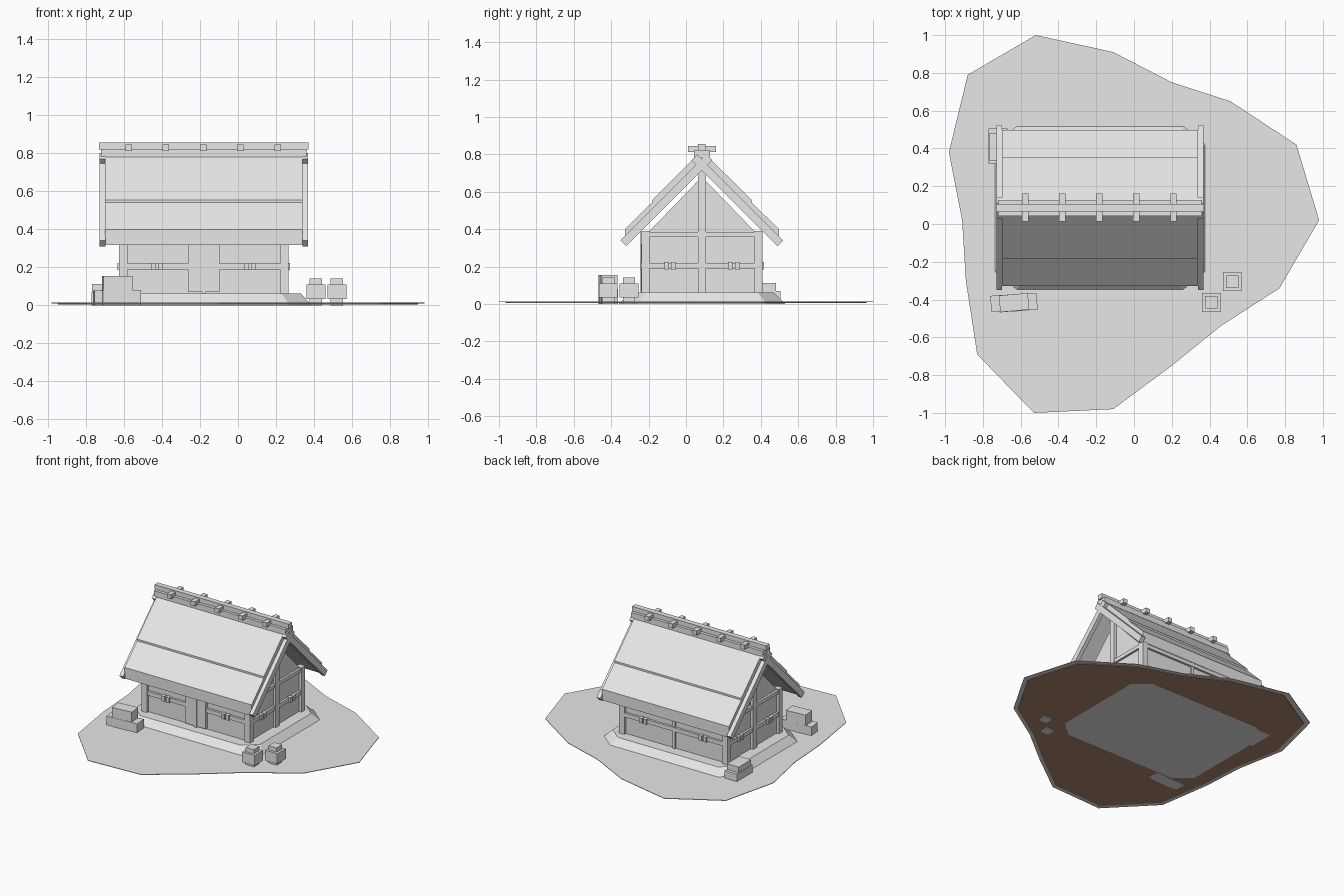
import bpy, bmesh, math
from mathutils import Matrix, Vector

if "Cube" in bpy.data.objects:
    bpy.data.objects.remove(bpy.data.objects["Cube"])


def material(name, rgb):
    m = bpy.data.materials.new(name)
    m.diffuse_color = (*rgb, 1)
    m.use_nodes = True
    m.node_tree.nodes["Principled BSDF"].inputs["Base Color"].default_value = m.diffuse_color
    return m


GREY = material("plain_grey", (0.8, 0.8, 0.8))
BROWN = material("earth_brown", (0.42, 0.25, 0.16))
CX, CY = -0.18, 0.085          # centre of the house


def finish(name, bm, mat=GREY):
    bmesh.ops.recalc_face_normals(bm, faces=bm.faces[:])
    me = bpy.data.meshes.new(name)
    bm.to_mesh(me)
    bm.free()
    me.materials.append(mat)
    ob = bpy.data.objects.new(name, me)
    bpy.context.collection.objects.link(ob)
    return ob


def box(name, x, y, z, turn=0.0):
    """Box from (min, max) pairs, turned about its own vertical axis."""
    bm = bmesh.new()
    bmesh.ops.create_cube(bm, size=1)
    mid = Vector([(a + b) / 2 for a, b in (x, y, z)])
    size = [b - a for a, b in (x, y, z)]
    bm.transform(Matrix.Translation(mid) @ Matrix.Rotation(turn, 4, 'Z')
                 @ Matrix.Diagonal((*size, 1)))
    return finish(name, bm)


def loft(name, rings, mat=GREY):
    """Closed solid through rings with equal point counts."""
    bm = bmesh.new()
    vs = [[bm.verts.new(p) for p in r] for r in rings]
    n = len(vs[0])
    for a, b in zip(vs, vs[1:]):
        for i in range(n):
            bm.faces.new((a[i], a[(i + 1) % n], b[(i + 1) % n], b[i]))
    bm.faces.new(vs[0][::-1])
    bm.faces.new(vs[-1])
    return finish(name, bm, mat)


def extrude_x(name, profile, x0, x1):
    return loft(name, [[(x, y, z) for y, z in profile] for x in (x0, x1)])


# Ground sheet with an earth layer below
outline = [(-0.98, 0.38), (-0.88, 0.79), (-0.52, 1.0), (-0.11, 0.91),
           (0.20, 0.75), (0.51, 0.65), (0.86, 0.42), (0.98, 0.02),
           (0.77, -0.34), (0.46, -0.54), (0.20, -0.75), (-0.11, -0.98),
           (-0.53, -1.0), (-0.83, -0.69), (-0.89, -0.30), (-0.91, 0.02)]
loft("ground", [[(x, y, z) for x, y in outline] for z in (0.010, 0.014)])
loft("earth_layer", [[(x * 0.965, y * 0.965, z) for x, y in outline]
                     for z in (0.005, 0.0105)], BROWN)


# Sloped stone foundation with cut corners
def octagon(hx, hy, cx, cy, z):
    return [(CX + sx * px, CY + sy * py, z) for sx, sy, px, py in (
        (1, 1, hx, hy - cy), (1, 1, hx - cx, hy), (-1, 1, hx - cx, hy),
        (-1, 1, hx, hy - cy), (-1, -1, hx, hy - cy), (-1, -1, hx - cx, hy),
        (1, -1, hx - cx, hy), (1, -1, hx, hy - cy))]


loft("foundation", [octagon(0.57, 0.445, 0.12, 0.10, 0.0),
                    octagon(0.51, 0.385, 0.10, 0.085, 0.062)])

# Walls and gables
HX, HY = 0.445, 0.323
box("wall_core", (CX - HX + .02, CX + HX - .02), (CY - HY + .02, CY + HY - .02),
    (0.06, 0.385))
for s in (-1, 1):
    xa = CX + s * (HX - 0.02)
    extrude_x("gable_panel", [(CY - 0.285, 0.385), (CY + 0.285, 0.385), (CY, 0.68)],
              xa, xa - s * 0.02)
    xo = sorted((CX + s * HX, CX + s * (HX - 0.045)))
    box("gable_post", xo, (CY - 0.022, CY + 0.022), (0.06, 0.72))
    # Corner posts
    for t in (-1, 1):
        box("corner_post", xo, sorted((CY + t * HY, CY + t * (HY - 0.043))),
            (0.06, 0.39))
    # Horizontal rails on the ends and on the long sides
    xr = sorted((CX + s * (HX - 0.004), CX + s * (HX - 0.035)))
    yr = sorted((CY + s * (HY - 0.004), CY + s * (HY - 0.035)))
    for nm, z in (("middle_rail", (0.19, 0.22)), ("top_rail", (0.358, 0.385))):
        box("end_" + nm, xr, (CY - HY + 0.004, CY + HY - 0.004), z)
        box("side_" + nm, (CX - HX + 0.004, CX + HX - 0.004), yr, z)
    # Lashings around the middle rails
    for t in (-1, 1):
        for d in (-0.018, 0.018):
            xl, yl = CX + t * 0.245 + d, CY + t * 0.17 + d
            box("side_lashing", (xl - .012, xl + .012),
                sorted((CY + s * (HY + .008), CY + s * (HY - .03))), (0.186, 0.224))
            box("end_lashing", sorted((CX + s * (HX + .008), CX + s * (HX - .03))),
                (yl - .012, yl + .012), (0.186, 0.224))

# Front door leaves and middle posts
for s in (-1, 1):
    box("door_leaf", sorted((CX + s * 0.01, CX + s * 0.083)),
        (CY - HY - 0.002, CY - HY + 0.03), (0.07, 0.32))
    box("middle_post", (CX - 0.01, CX + 0.01),
        sorted((CY + s * (HY + (0.004 if s < 0 else -0.008)), CY + s * (HY - 0.04))),
        (0.06, 0.39))

# Roof slopes, raised upper layers and crossing barge boards
RX = 0.52
for s in (-1, 1):
    extrude_x("roof_slope", [(CY + s * d, z) for d, z in (
        (0, 0.735), (0.412, 0.318), (0.412, 0.40), (0, 0.805))], CX - RX, CX + RX)
    extrude_x("upper_roof_layer", [(CY + s * d, z) for d, z in (
        (0, 0.79), (0.268, 0.525), (0.268, 0.555), (0, 0.82))], CX - RX, CX + RX)
    for e in (-1, 1):
        w = 0.0155
        prof = [(CY + s * (d + a), 0.325 + (0.42 - d) + b) for d, a, b in (
            (0.42, -w, -w), (0.42, w, w), (-0.04, w, w), (-0.04, -w, -w))]
        # one board of each crossing pair sits a hair proud
        extrude_x("barge_board", prof, CX + e * (RX - 0.002),
                  CX + e * (0.548 + s * 0.001))

# Ridge beam, cap and cross bars
box("ridge_beam", (CX - 0.54, CX + 0.54), (CY - 0.042, CY + 0.042), (0.78, 0.822))
box("ridge_cap", (CX - 0.55, CX + 0.55), (CY - 0.02, CY + 0.02), (0.82, 0.856))
for i in range(5):
    x = -0.575 + i * 0.196
    box("ridge_cross_bar", (x - .017, x + .017), (CY - .073, CY + .076), (0.813, 0.846))

# Stone lanterns
for x, y in ((0.41, -0.415), (0.52, -0.305)):
    for nm, h, z in (("foot", .033, (0, .036)), ("body", .05, (.034, .11)),
                     ("top", .033, (.108, .142))):
        box("lantern_" + nm, (x - h, x + h), (y - h, y + h), z)

# Stacked crates in front and at the back corner
turn = math.radians(5)
box("front_crate_left", (-0.715, -0.635), (-0.465, -0.375), (0.0, 0.08), turn)
box("front_crate_right", (-0.64, -0.513), (-0.458, -0.37), (0.0, 0.08), turn)
box("front_crate_step", (-0.758, -0.70), (-0.463, -0.378), (0.0, 0.078), turn)
box("front_crate_top", (-0.712, -0.558), (-0.46, -0.372), (0.078, 0.155), turn)
box("back_crate", (-0.77, -0.67), (0.32, 0.505), (0.0, 0.07))
box("back_crate_top", (-0.768, -0.672), (0.335, 0.48), (0.068, 0.112))
